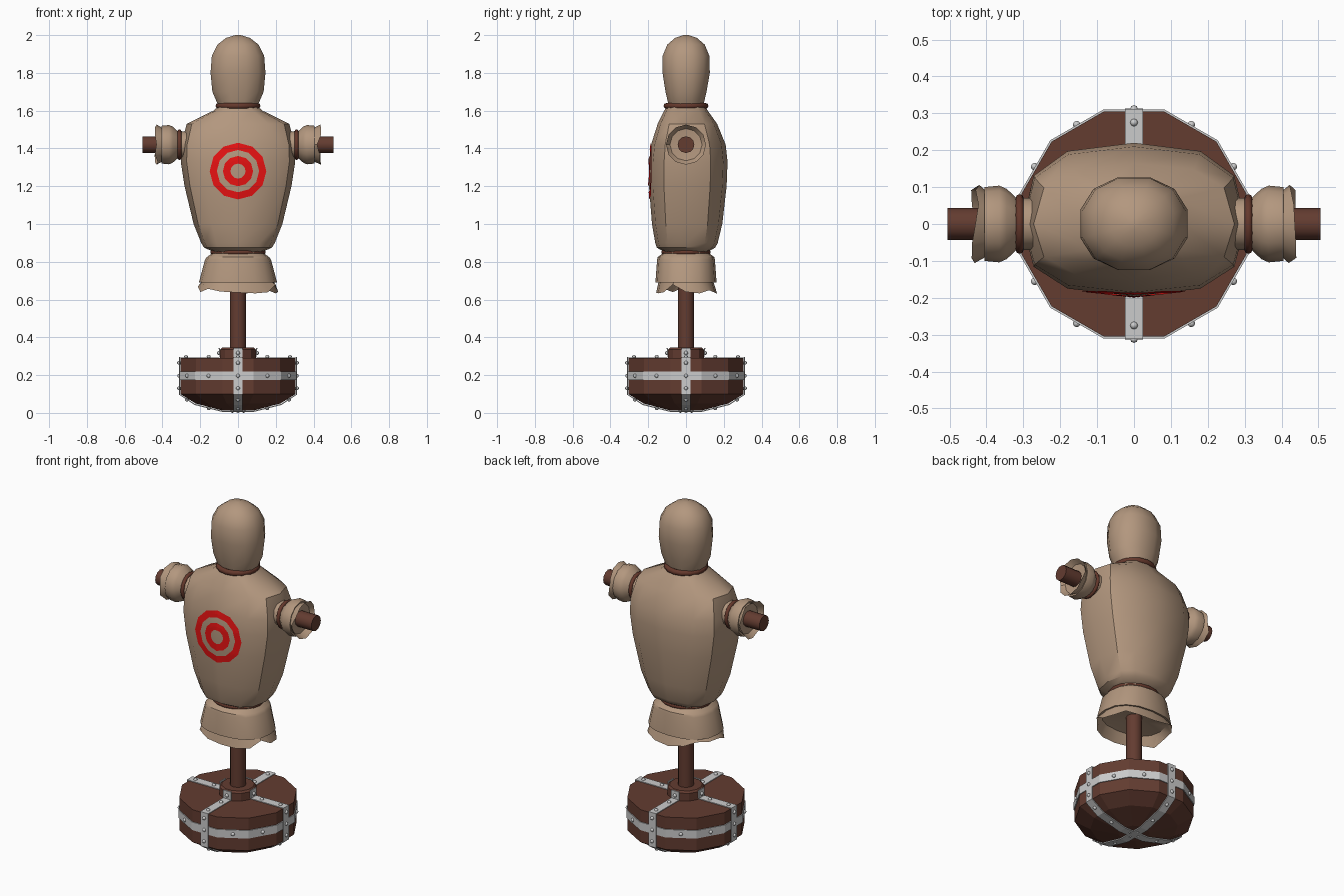
import bpy, bmesh, math, random
from math import cos, sin, pi, radians
from mathutils import Matrix, Vector
from mathutils.bvhtree import BVHTree

if "Cube" in bpy.data.objects:
    bpy.data.objects.remove(bpy.data.objects["Cube"])

random.seed(4)


def material(name, rgb):
    m = bpy.data.materials.new(name)
    m.diffuse_color = (*rgb, 1)
    m.use_nodes = True
    m.node_tree.nodes["Principled BSDF"].inputs["Base Color"].default_value = m.diffuse_color
    return m


CLOTH = material("burlap", (0.45, 0.31, 0.21))
WOOD = material("wood", (0.125, 0.045, 0.03))
ROPE = material("rope", (0.13, 0.04, 0.025))
RED = material("red_paint", (0.8, 0.006, 0.006))


def finish(name, bm, mat=None, smooth=None):
    bmesh.ops.recalc_face_normals(bm, faces=bm.faces)
    me = bpy.data.meshes.new(name)
    bm.to_mesh(me)
    bm.free()
    ob = bpy.data.objects.new(name, me)
    bpy.context.collection.objects.link(ob)
    if mat:
        me.materials.append(mat)
    if smooth:
        bpy.ops.object.select_all(action='DESELECT')
        ob.select_set(True)
        bpy.context.view_layer.objects.active = ob
        bpy.ops.object.shade_smooth_by_angle(angle=radians(smooth))
    return ob


def loft(name, rings, n=12, p=1.0, offset=0.0, mat=None, smooth=None,
         matrix=None, ragged=(), rag=0.02, caps=True):
    """Skin stacked rings (z, half width, front depth, back depth)."""
    bm = bmesh.new()
    loops = []
    for i, (z, rx, yf, yb) in enumerate(rings):
        loop = []
        for k in range(n):
            a = offset + 2 * pi * k / n
            c, s = cos(a), sin(a)
            x = math.copysign(abs(c) ** p, c) * rx
            y = math.copysign(abs(s) ** p, s) * (yb if s > 0 else yf)
            dz = random.uniform(-rag, rag) if i in ragged else 0
            loop.append(bm.verts.new((x, y, z + dz)))
        loops.append(loop)
    for a, b in zip(loops, loops[1:]):
        for k in range(n):
            bm.faces.new((a[k], a[(k + 1) % n], b[(k + 1) % n], b[k]))
    if caps:
        bm.faces.new(loops[0])
        bm.faces.new(loops[-1])
    if matrix:
        bm.transform(matrix)
    return finish(name, bm, mat, smooth)


def round_rings(pairs, k=1.0):
    return [(z, r * k, r * k, r * k) for z, r in pairs]


def rope(name, loc, rx, ry, minor, rot=(0, 0, 0)):
    bpy.ops.mesh.primitive_torus_add(major_segments=16, minor_segments=8, major_radius=rx,
                                     minor_radius=minor, location=loc, rotation=rot)
    ob = bpy.context.object
    ob.name = name
    ob.scale = (1, ry / rx, 1)
    ob.data.materials.append(ROPE)
    bpy.ops.object.shade_smooth_by_angle(angle=radians(60))


# Twelve-sided weighted base, collar and post
K, OFF = 1 / cos(pi / 12), pi / 12
loft("base_drum", round_rings([(0.012, 0.08), (0.05, 0.225), (0.10, 0.305), (0.29, 0.305)], K),
     offset=OFF, mat=WOOD)
loft("base_collar", round_rings([(0.28, 0.095), (0.335, 0.095), (0.345, 0.085)], K),
     offset=OFF, mat=WOOD)
loft("post", round_rings([(0.3, 0.043), (0.86, 0.043)]), mat=WOOD, smooth=40)

# Metal band round the drum
loft("base_band", round_rings([(0.173, 0.303), (0.173, 0.31), (0.22, 0.31), (0.22, 0.303)], K),
     offset=OFF, caps=False)

# Four metal straps running from collar to underside
PATH = [(0.099, 0.343), (0.099, 0.295), (0.31, 0.295), (0.31, 0.098),
        (0.23, 0.045), (0.08, 0.007), (0.0, 0.007)]
bm = bmesh.new()
for q in range(4):
    turn = Matrix.Rotation(q * pi / 2, 4, 'Z')
    rows = [[bm.verts.new(turn @ Vector((x, w, z))) for w in (-0.025, 0.025)] for x, z in PATH]
    for a, b in zip(rows, rows[1:]):
        bm.faces.new((a[0], a[1], b[1], b[0]))
straps = finish("base_straps", bm)
mod = straps.modifiers.new("thickness", 'SOLIDIFY')
mod.thickness = 0.006
mod.offset = 0

# Rivets
bm = bmesh.new()
spots = [(k * pi / 6, 0.311, 0.196) for k in range(12)]
STRAP_RIVETS = [(0.101, 0.317), (0.155, 0.297), (0.275, 0.297), (0.312, 0.265),
                (0.312, 0.13), (0.27, 0.07), (0.155, 0.025), (0.03, 0.008)]
spots += [(q * pi / 2, r, z) for q in range(4) for r, z in STRAP_RIVETS]
for a, r, z in spots:
    bmesh.ops.create_uvsphere(bm, u_segments=8, v_segments=6, radius=0.0105,
                              matrix=Matrix.Translation((r * cos(a), r * sin(a), max(z, 0.0105))))
finish("rivets", bm, smooth=60)

# Stuffed torso
torso = loft("torso", [
    (0.83, 0.13, 0.115, 0.115), (0.855, 0.135, 0.12, 0.12), (0.875, 0.18, 0.155, 0.155),
    (0.90, 0.195, 0.163, 0.168), (1.0, 0.235, 0.18, 0.192), (1.2, 0.283, 0.196, 0.215),
    (1.33, 0.303, 0.195, 0.22), (1.42, 0.30, 0.185, 0.21), (1.53, 0.272, 0.15, 0.165),
    (1.60, 0.13, 0.115, 0.115), (1.625, 0.10, 0.10, 0.10)], p=0.75, mat=CLOTH, smooth=35)

# Head
loft("head", [
    (1.61, 0.10, 0.09, 0.09), (1.65, 0.118, 0.10, 0.10), (1.70, 0.14, 0.112, 0.112),
    (1.80, 0.15, 0.128, 0.13), (1.89, 0.143, 0.128, 0.128), (1.95, 0.112, 0.102, 0.102),
    (1.985, 0.065, 0.06, 0.06), (2.0, 0.015, 0.015, 0.015)],
     p=0.9, offset=OFF, mat=CLOTH, smooth=45)

# Skirt below the waist with a torn hem
loft("skirt", [
    (0.85, 0.13, 0.115, 0.115), (0.825, 0.165, 0.15, 0.15), (0.81, 0.175, 0.153, 0.153),
    (0.69, 0.207, 0.162, 0.162), (0.695, 0.19, 0.145, 0.145), (0.655, 0.213, 0.158, 0.165),
    (0.70, 0.18, 0.135, 0.135), (0.72, 0.05, 0.05, 0.05)],
     n=16, p=0.85, mat=CLOTH, smooth=30, ragged=(5,), rag=0.028)

rope("neck_rope", (0, 0, 1.625), 0.103, 0.103, 0.016)
rope("waist_rope", (0, 0, 0.85), 0.135, 0.12, 0.012)

# Crossbar, sleeves and sleeve ropes
for side, s in (("right", 1), ("left", -1)):
    m = Matrix.Translation((0, 0, 1.42)) @ Matrix.Rotation(s * pi / 2, 4, 'Y')
    loft(side + "_arm_bar", round_rings([(0.2, 0.044), (0.505, 0.044)]), mat=WOOD,
         smooth=40, matrix=m)
    loft(side + "_sleeve", round_rings([
        (0.27, 0.07), (0.32, 0.072), (0.345, 0.095), (0.365, 0.104), (0.405, 0.1),
        (0.40, 0.088), (0.43, 0.106), (0.405, 0.085), (0.40, 0.04)]),
         mat=CLOTH, smooth=35, matrix=m, ragged=(6,), rag=0.013)
    rope(side + "_sleeve_rope", (s * 0.31, 0, 1.42), 0.07, 0.07, 0.011, (0, pi / 2, 0))

# Painted target rings draped on the chest
tree = BVHTree.FromPolygons([v.co.copy() for v in torso.data.vertices],
                            [tuple(f.vertices) for f in torso.data.polygons])
bm = bmesh.new()
for inner, outer in ((0.04, 0.08), (0.112, 0.15)):
    N, M, grid = 12, 4, []
    corners = [Vector((sin(2 * pi * k / N), cos(2 * pi * k / N))) for k in range(N)]
    for k in range(N * M):
        d = corners[k // M].lerp(corners[(k // M + 1) % N], (k % M) / M)
        col = []
        for t in (0, 0.5, 1):
            r = inner + (outer - inner) * t
            x, z = d.x * r, 1.28 + d.y * r
            hit = tree.ray_cast(Vector((x, -1, z)), Vector((0, 1, 0)))[0]
            col.append(bm.verts.new((x, hit.y - 0.004, z)))
        grid.append(col)
    for k in range(N * M):
        a, b = grid[k], grid[(k + 1) % (N * M)]
        for j in range(2):
            bm.faces.new((a[j], a[j + 1], b[j + 1], b[j]))
target = finish("chest_target", bm, RED)
if sum(f.normal.y for f in target.data.polygons) > 0:
    target.data.flip_normals()
